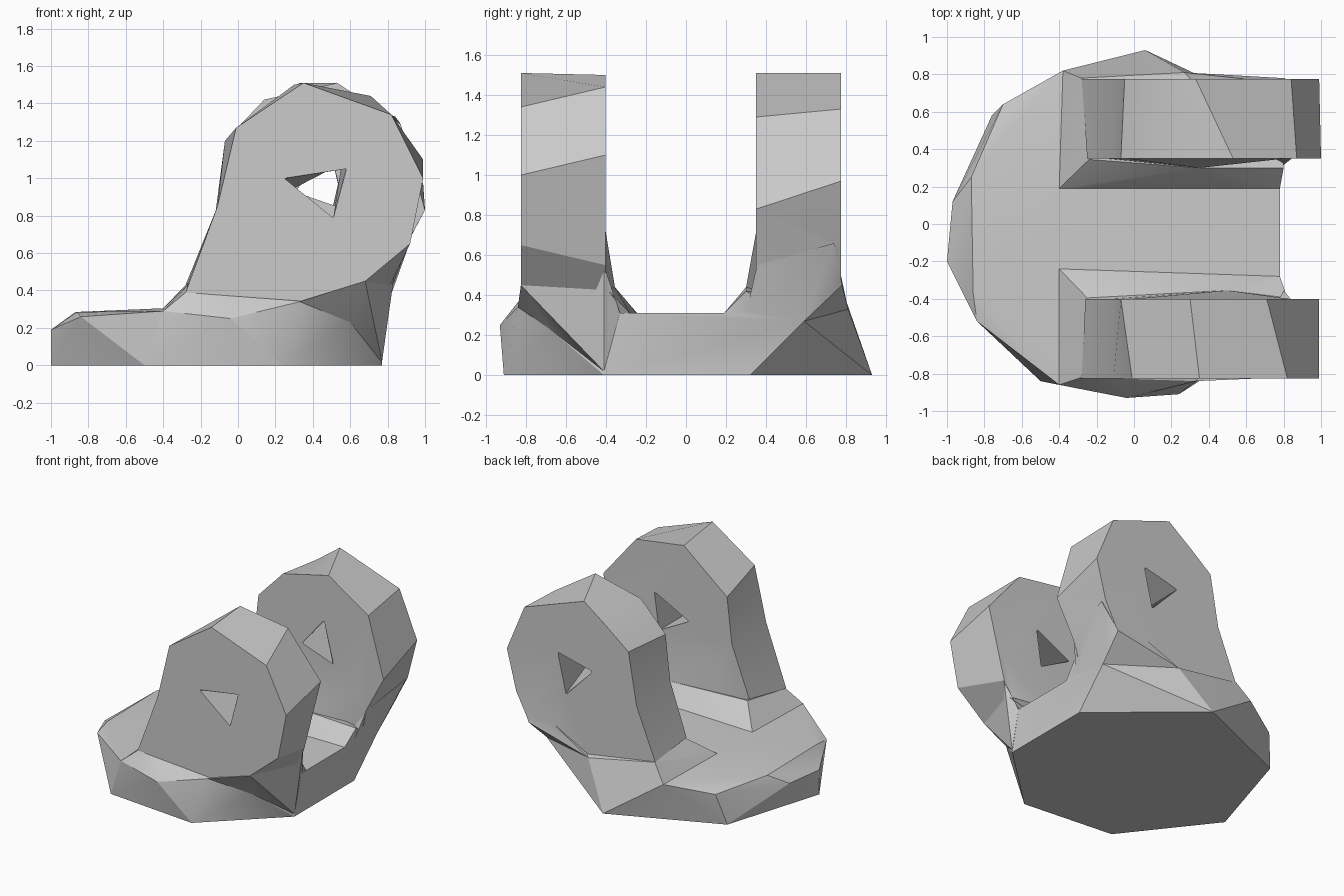
import bpy, bmesh, math

cube = bpy.data.objects.get("Cube")
if cube:
    bpy.data.objects.remove(cube, do_unlink=True)

grey = bpy.data.materials.new("plain_grey")
grey.use_nodes = True
colour = (0.6, 0.6, 0.6, 1)
grey.diffuse_color = colour
grey.node_tree.nodes["Principled BSDF"].inputs["Base Color"].default_value = colour


def finish(name, bm):
    bmesh.ops.recalc_face_normals(bm, faces=bm.faces[:])
    mesh = bpy.data.meshes.new(name)
    bm.to_mesh(mesh)
    bm.free()
    mesh.materials.append(grey)
    obj = bpy.data.objects.new(name, mesh)
    bpy.context.collection.objects.link(obj)
    return obj


def hull(name, points):
    """Faceted convex block around a few corner points."""
    bm = bmesh.new()
    for p in points:
        bm.verts.new(p)
    result = bmesh.ops.convex_hull(bm, input=bm.verts[:])
    loose = {v for v in result["geom_interior"] if isinstance(v, bmesh.types.BMVert)}
    bmesh.ops.delete(bm, geom=list(loose), context="VERTS")
    return finish(name, bm)


def loft(name, ring_a, y_a, ring_b, y_b):
    """Slab between two side outlines given as (x, z) points."""
    bm = bmesh.new()
    a = [bm.verts.new((x, y_a, z)) for x, z in ring_a]
    b = [bm.verts.new((x, y_b, z)) for x, z in ring_b]
    bm.faces.new(a)
    bm.faces.new(b[::-1])
    for i in range(len(a)):
        j = (i + 1) % len(a)
        bm.faces.new((a[i], b[i], b[j], a[j]))
    return finish(name, bm)


def combine(target, tool, operation):
    """Merge a part into the body, or cut it away."""
    tool.hide_render = True
    mod = target.modifiers.new("combine", "BOOLEAN")
    mod.operation = operation
    mod.solver = "EXACT"
    mod.object = tool
    bpy.context.view_layer.objects.active = target
    bpy.ops.object.modifier_apply(modifier=mod.name)
    bpy.data.objects.remove(tool, do_unlink=True)


# Base plate: seven-sided footprint with a rough chamfered top
footprint = [(-1, -.2), (-.5, -.84), (.24, -.91), (.77, -.41),
             (.77, .32), (.06, .93), (-.76, .58)]
base_top = [(-1, -.2, .19), (-.97, .12, .2), (-.87, .25, .285), (-.86, -.37, .285),
            (-.84, -.52, .26), (-.4, -.86, .29), (-.04, -.93, .25),
            (.6, -.68, .23), (.78, -.33, .31), (.78, .19, .31), (.78, .59, .27),
            (.27, .81, .31), (-.38, .82, .3), (-.7, .64, .24), (-.4, 0, .305)]
bracket = hull("fork_bracket", [(x, y, 0) for x, y in footprint] + base_top)

# Front arm
front_arm = loft(
    "front_arm",
    [(-.28, .39), (-.11, .85), (-.01, 1.27), (.35, 1.51), (.82, 1.34),
     (.99, 1), (.92, .65), (.68, .45), (.33, .34)], -.825,
    [(-.26, .46), (-.11, .85), (-.07, 1.2), (.3, 1.5), (.71, 1.44),
     (.99, 1.1), (.85, .55), (.8, .4), (.6, .3)], -.402)

# Rear arm
rear_arm = loft(
    "rear_arm",
    [(-.28, .43), (-.12, .82), (-.05, 1.22), (.14, 1.37), (.33, 1.51), (.84, 1.33),
     (.99, .97), (.91, .66), (.8, .45), (.27, .33)], .775,
    [(-.25, .45), (-.11, .85), (-.07, 1.2), (.14, 1.42), (.53, 1.51), (.87, 1.29),
     (1, .83), (.85, .55), (.8, .4), (.4, .3)], .35)

# Flared feet blending the arms into the base
front_foot = hull("front_foot", [
    (-.4, -.24, .305), (.78, -.28, .31), (-.25, -.395, .45), (.5, -.355, .44),
    (.82, -.395, .43), (-.4, -.86, .29), (-.28, -.82, .39), (.33, -.84, .34),
    (-.04, -.93, .25), (.24, -.91, 0), (.6, -.68, .23)])
rear_foot = hull("rear_foot", [
    (-.4, .19, .305), (.78, .19, .31), (-.24, .345, .44), (.35, .3, .44),
    (.8, .3, .42), (-.38, .82, .3), (-.28, .78, .43), (.27, .81, .33),
    (.78, .59, .27), (.06, .93, 0)])

# Shallow webs swelling the inner walls above the feet
front_web = hull("front_web", [
    (.5, -.355, .44), (-.24, -.41, .44), (.82, -.41, .42),
    (-.11, -.41, .77), (.9, -.41, .77), (.3, -.5, .5)])
rear_web = hull("rear_web", [
    (.35, .3, .44), (-.24, .36, .44), (.82, .36, .42),
    (-.11, .36, .77), (.9, .36, .77), (.3, .45, .5)])

# Undercut heels carrying the overhanging arm ends
front_heel = hull("front_heel", [
    (.33, -.84, .34), (.68, -.825, .45), (.6, -.68, .23), (.845, -.41, .55),
    (.78, -.33, .31), (.77, -.41, .02), (.3, -.6, .2)])
rear_heel = hull("rear_heel", [
    (.27, .81, .33), (.8, .78, .45), (.92, .74, .66), (.78, .59, .27),
    (.85, .355, .55), (.78, .3, .31), (.3, .5, .2)])

for part in (front_foot, rear_foot, front_heel, rear_heel,
             front_arm, rear_arm, front_web, rear_web):
    combine(bracket, part, "UNION")

# Three-sided pin holes
front_hole = loft("front_hole", [(.25, 1), (.58, 1.05), (.51, .79)], -.84,
                  [(.26, .92), (.55, 1.07), (.51, .79)], -.37)
rear_hole = loft("rear_hole", [(.26, .98), (.55, 1.05), (.48, .75)], .8,
                 [(.31, .93), (.49, 1.15), (.57, .84)], .33)
for hole in (front_hole, rear_hole):
    combine(bracket, hole, "DIFFERENCE")

# Keep the facets crisp
bracket.select_set(True)
bpy.context.view_layer.objects.active = bracket
bpy.ops.object.shade_smooth_by_angle(angle=math.radians(25))
